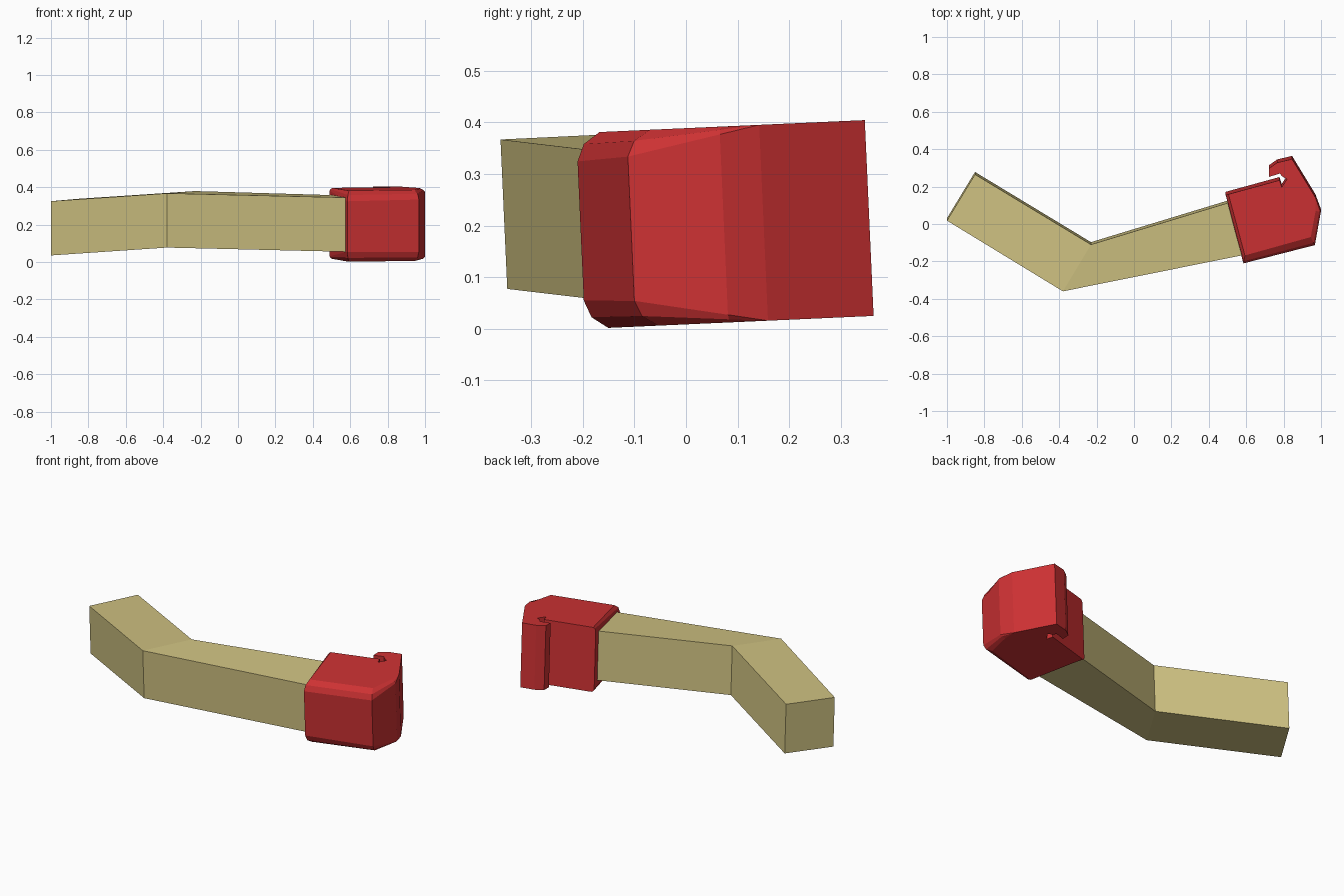
import bpy

if "Cube" in bpy.data.objects:
    bpy.data.objects.remove(bpy.data.objects["Cube"])


def material(name, rgb):
    m = bpy.data.materials.new(name)
    m.diffuse_color = (*rgb, 1)
    m.use_nodes = True
    m.node_tree.nodes["Principled BSDF"].inputs["Base Color"].default_value = m.diffuse_color
    return m


SKIN = material("khaki sleeve", (0.62, 0.535, 0.22))
RED = material("red glove", (0.61, 0.031, 0.033))
TILT = 0.045  # the whole arm leans slightly towards the front


def loft(name, rings, mat):
    """Skin a stack of closed rings and cap both ends."""
    n = len(rings[0])
    verts, index, ids = [], {}, []
    for ring in rings:
        row = []
        for p in ring:
            key = tuple(round(c, 4) for c in p)
            if key not in index:
                index[key] = len(verts)
                verts.append(key)
            row.append(index[key])
        ids.append(row)
    faces = [ids[0][::-1], ids[-1]]
    for a, b in zip(ids, ids[1:]):
        for i in range(n):
            j = (i + 1) % n
            f = list(dict.fromkeys((a[i], a[j], b[j], b[i])))
            if len(f) > 2:
                faces.append(f)
    mesh = bpy.data.meshes.new(name)
    mesh.from_pydata(verts, [], faces)
    mesh.materials.append(mat)
    mesh.validate()
    mesh.update()
    ob = bpy.data.objects.new(name, mesh)
    bpy.context.collection.objects.link(ob)
    return ob


def section(front, back):
    """Square arm section from its two top corners."""
    h = 0.29
    low = [(x, y + TILT * h, z - h) for x, y, z in (front, back)]
    return [front, back, low[1], low[0]]


# Arm: two square beams mitred at the elbow
shoulder = section((-1.0, 0.018, 0.325), (-0.85, 0.265, 0.338))
elbow = section((-0.38, -0.36, 0.367), (-0.23, -0.11, 0.379))
wrist = section((0.59, -0.165, 0.344), (0.52, 0.118, 0.357))
loft("upper_arm", [shoulder, elbow], SKIN)
loft("forearm", [elbow, wrist], SKIN)

# Glove outline seen from above: x, y, bevel inset x, bevel inset y, bevel height
outline = [
    (0.490, 0.155, 0.015, 0.004, 0.015),
    (0.585, -0.213, 0.008, 0.045, 0.055),
    (0.967, -0.115, -0.022, 0.045, 0.050),
    (0.999, 0.065, -0.028, 0.005, 0.015),
    (0.970, 0.142, 0, 0, 0),
    (0.845, 0.347, 0, 0, 0),
    (0.765, 0.328, 0, 0, 0),
    (0.722, 0.297, 0, 0, 0),
    (0.722, 0.252, 0, 0, 0),
    (0.780, 0.270, 0, 0, 0),
    (0.790, 0.256, 0, 0, 0),
    (0.818, 0.240, 0, 0, 0),
    (0.790, 0.197, 0, 0, 0),
    (0.778, 0.234, 0, 0, 0),
]
HEIGHT = 0.38


def glove_ring(inset, rise, top):
    ring = []
    for x, y, dx, dy, h in outline:
        x, y, z = x + dx * inset, y + dy * inset, h * rise
        z = HEIGHT - z if top else z
        ring.append((x, y + TILT * (HEIGHT - z), z + 0.009 + TILT * y))
    return ring


# Glove: rounded-off fist with curled finger hook
steps = [(1, 0), (0.3, 0.4), (0, 1)]
rings = [glove_ring(i, r, False) for i, r in steps]
rings += [glove_ring(i, r, True) for i, r in reversed(steps)]
loft("glove", rings, RED)

# Make all normals face outward
import bmesh
for ob in bpy.data.objects:
    bm = bmesh.new()
    bm.from_mesh(ob.data)
    bmesh.ops.recalc_face_normals(bm, faces=bm.faces)
    bm.to_mesh(ob.data)
    bm.free()
